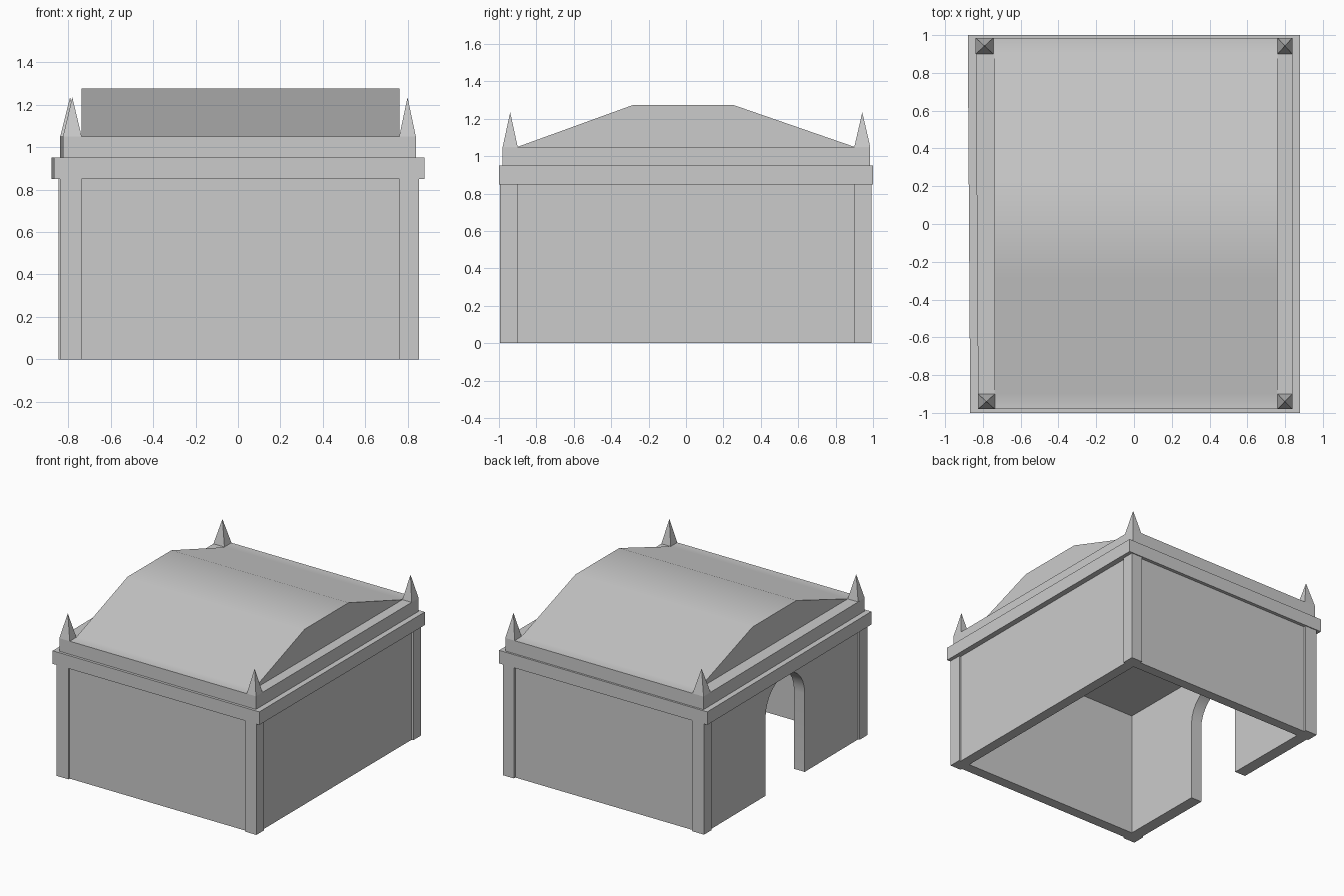
import bpy, bmesh, math
from mathutils import Vector

if "Cube" in bpy.data.objects:
    bpy.data.objects.remove(bpy.data.objects["Cube"])


def extrude(name, pts, offset):
    """Solid made by extruding a closed polygon along a vector."""
    bm = bmesh.new()
    face = bm.faces.new([bm.verts.new(p) for p in pts])
    ext = bmesh.ops.extrude_face_region(bm, geom=[face])
    verts = [g for g in ext["geom"] if isinstance(g, bmesh.types.BMVert)]
    bmesh.ops.translate(bm, verts=verts, vec=Vector(offset))
    bmesh.ops.recalc_face_normals(bm, faces=bm.faces)
    mesh = bpy.data.meshes.new(name)
    bm.to_mesh(mesh)
    bm.free()
    ob = bpy.data.objects.new(name, mesh)
    bpy.context.collection.objects.link(ob)
    return ob


def slab(name, x0_front, x0_back, x1, y0, y1, z0, z1):
    """Flat block whose left side may lean slightly in plan."""
    pts = [(x0_front, y0, z0), (x1, y0, z0), (x1, y1, z0), (x0_back, y1, z0)]
    return extrude(name, pts, (0, 0, z1 - z0))


def cut(ob, cutter):
    mod = ob.modifiers.new("cut", "BOOLEAN")
    mod.operation = "DIFFERENCE"
    mod.solver = "EXACT"
    mod.object = cutter
    bpy.context.view_layer.objects.active = ob
    bpy.ops.object.modifier_apply(modifier=mod.name)


def smooth(ob):
    bpy.ops.object.select_all(action="DESELECT")
    ob.select_set(True)
    bpy.context.view_layer.objects.active = ob
    bpy.ops.object.shade_smooth_by_angle(angle=math.radians(30))


# Walls and cornice
walls = slab("walls", -0.825, -0.835, 0.838, -0.98, 0.975, 0, 0.85)
cornice = slab("cornice", -0.867, -0.88, 0.88, -1.0, 1.0, 0.85, 0.95)

# Hollow interior, open underneath and reaching up to the roof underside
room = slab("room_cutter", -0.735, -0.745, 0.76, -0.9, 0.9, -0.1, 1.2)
room.hide_render = True
cut(walls, room)
cut(cornice, room)

# Arched doorway in the left wall
R, MID, SPRING, N = 0.238, -0.012, 0.6, 14
arch = [(-1.0, MID + R, -0.1)]
for i in range(N + 1):
    a = math.pi * i / N
    arch.append((-1.0, MID + R * math.cos(a), SPRING + R * math.sin(a)))
arch.append((-1.0, MID - R, -0.1))
door = extrude("door_cutter", arch, (0.5, 0, 0))
door.hide_render = True
cut(walls, door)
for helper in (room, door):
    bpy.data.objects.remove(helper)
smooth(walls)

# Corner pilasters and the pointed finials above them
corners = {
    "front_left": (-0.838, -0.737, -0.825, -0.737, -0.995, -0.9, -0.98),
    "back_left": (-0.847, -0.745, -0.838, -0.745, 0.9, 0.993, 0.985),
    "front_right": (0.76, 0.852, 0.76, 0.838, -0.995, -0.9, -0.98),
    "back_right": (0.76, 0.852, 0.76, 0.838, 0.9, 0.993, 0.985),
}
for key, (x0, x1, sx0, sx1, y0, y1, edge) in corners.items():
    slab(key + "_pilaster", x0, x0, x1, y0, y1, 0, 0.85)
    sy0, sy1 = (edge, -0.9) if edge < 0 else (0.9, edge)
    finial = slab(key + "_finial", sx0, sx0, sx1, sy0, sy1, 1.05, 1.235)
    tip = Vector(((sx0 + sx1) / 2, (sy0 + sy1) / 2, 1.235))
    bm = bmesh.new()
    bm.from_mesh(finial.data)
    top = [v for v in bm.verts if v.co.z > 1.1]
    bmesh.ops.pointmerge(bm, verts=top, merge_co=tip)
    bm.to_mesh(finial.data)
    bm.free()

# Parapet strips along the two sides
slab("left_parapet", -0.825, -0.838, -0.738, -0.98, 0.985, 0.95, 1.05)
slab("right_parapet", 0.76, 0.76, 0.838, -0.98, 0.985, 0.95, 1.05)

# Vaulted roof with its front and back parapets in one profile
profile = [(-0.98, 0.95), (-0.98, 1.05), (-0.9, 1.05), (-0.28, 1.275),
           (0.25, 1.275), (0.9, 1.05), (0.985, 1.05), (0.985, 0.95)]
roof = extrude("roof", [(-0.738, y, z) for y, z in profile], (1.498, 0, 0))
smooth(roof)
